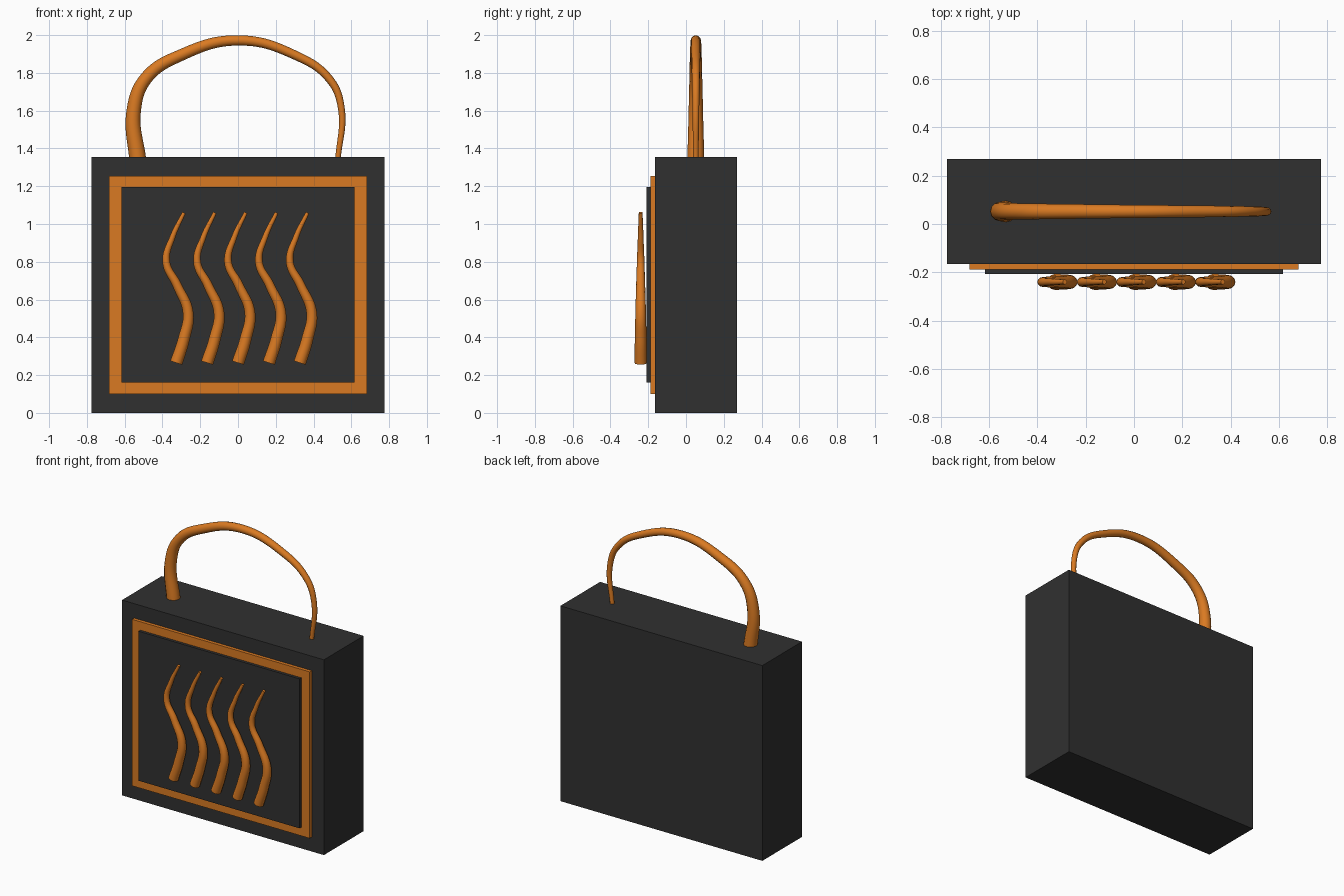
import bpy
import math

cube = bpy.data.objects.get("Cube")
if cube:
    bpy.data.objects.remove(cube, do_unlink=True)


def material(name, rgb):
    m = bpy.data.materials.new(name)
    m.use_nodes = True
    colour = (*rgb, 1.0)
    m.diffuse_color = colour
    bsdf = m.node_tree.nodes["Principled BSDF"]
    bsdf.inputs["Base Color"].default_value = colour
    bsdf.inputs["Roughness"].default_value = 0.6
    return m


charcoal = material("charcoal", (0.03, 0.03, 0.03))
orange = material("orange", (0.70, 0.195, 0.016))


def box(name, x, y, z, mat):
    """Box from (low, high) ranges on each axis."""
    centre = [(lo + hi) / 2 for lo, hi in (x, y, z)]
    bpy.ops.mesh.primitive_cube_add(size=1, location=centre)
    ob = bpy.context.object
    ob.name = name
    ob.scale = [hi - lo for lo, hi in (x, y, z)]
    bpy.ops.object.transform_apply(location=False, rotation=False, scale=True)
    ob.data.materials.append(mat)
    return ob


def tapered_tube(name, points, y, mat, shift=0.0):
    """Smooth tube through (x, z, radius) points lying in a plane of constant y."""
    curve = bpy.data.curves.new(name, "CURVE")
    curve.dimensions = "3D"
    curve.bevel_depth = 1.0
    curve.bevel_resolution = 4
    curve.resolution_u = 12
    curve.use_fill_caps = True
    spline = curve.splines.new("BEZIER")
    spline.bezier_points.add(len(points) - 1)
    for bp, (x, z, r) in zip(spline.bezier_points, points):
        bp.co = (x + shift, y, z)
        bp.radius = r
        bp.handle_left_type = bp.handle_right_type = "AUTO"
    ob = bpy.data.objects.new(name, curve)
    bpy.context.collection.objects.link(ob)
    curve.materials.append(mat)
    bpy.ops.object.select_all(action="DESELECT")
    ob.select_set(True)
    bpy.context.view_layer.objects.active = ob
    bpy.ops.object.convert(target="MESH")
    bpy.ops.object.shade_smooth_by_angle(angle=math.radians(40))
    return bpy.context.object


# Case with layered front plates
box("case_body", (-0.775, 0.775), (-0.165, 0.27), (0, 1.355), charcoal)
box("front_border", (-0.682, 0.682), (-0.188, -0.163), (0.1, 1.255), orange)
box("front_panel", (-0.618, 0.618), (-0.208, -0.186), (0.16, 1.197), charcoal)

# Five wavy heat lines, thick at the bottom and thin at the top
wave = [(0.0, 0.265, 0.033), (0.04, 0.39, 0.031), (0.063, 0.53, 0.028),
        (0.005, 0.675, 0.024), (-0.053, 0.80, 0.020), (-0.02, 0.93, 0.015),
        (0.041, 1.06, 0.010)]
for i in range(5):
    tapered_tube(f"heat_wave_{i + 1}", wave, -0.24, orange, (i - 2) * 0.1635)

# Arched carrying handle, tapering from right to left
arch = [(-0.53, 1.33, 0.045), (-0.552, 1.6, 0.038), (-0.488, 1.77, 0.034),
        (-0.3, 1.895, 0.031), (0.0, 1.972, 0.027), (0.3, 1.895, 0.024),
        (0.486, 1.765, 0.021), (0.546, 1.62, 0.018), (0.528, 1.33, 0.014)]
tapered_tube("carry_handle", arch, 0.052, orange)
